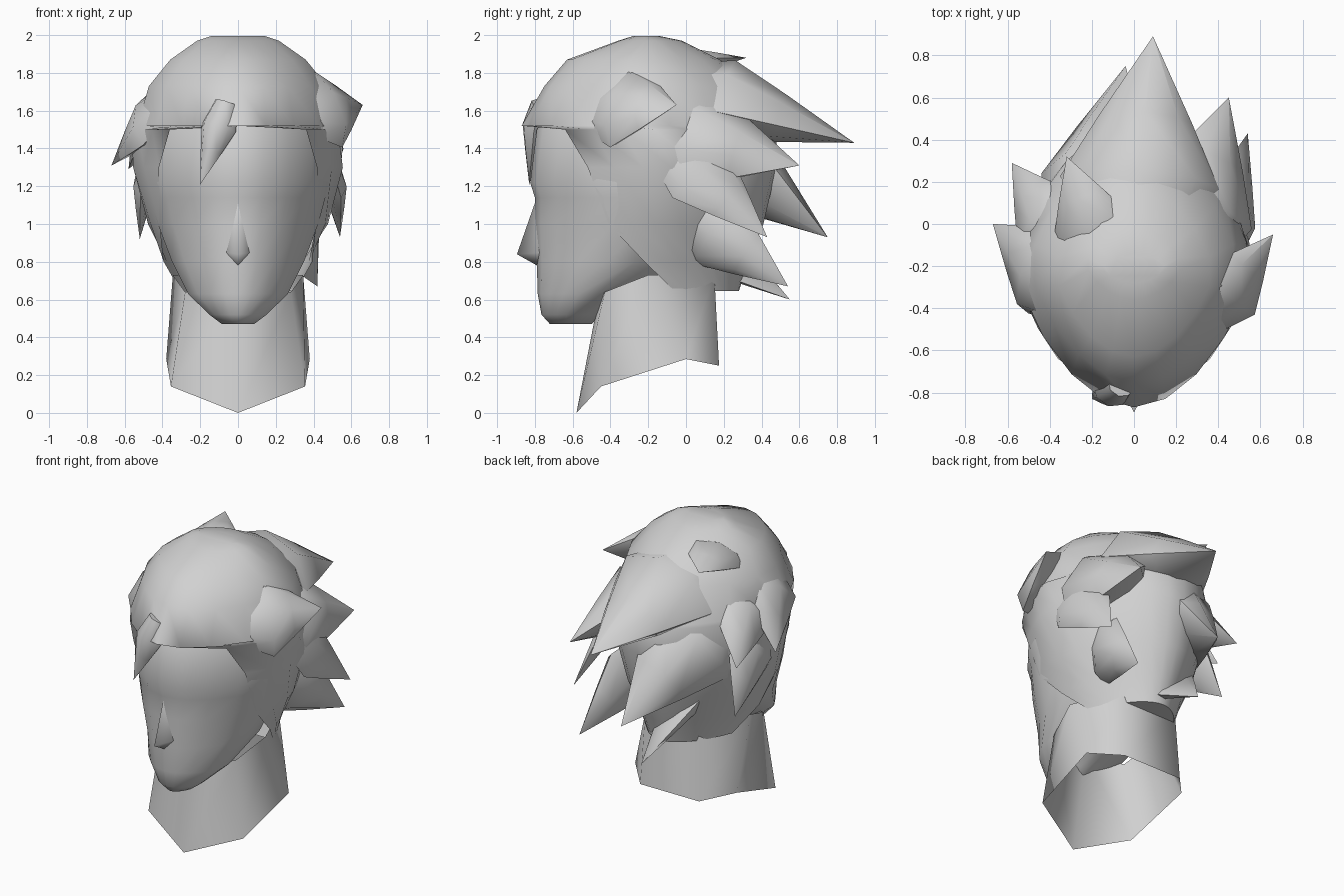
import bpy, bmesh
from math import sin, cos, acos, pi, radians
from mathutils import Vector

cube = bpy.data.objects.get("Cube")
if cube:
    bpy.data.objects.remove(cube, do_unlink=True)

# One plain grey material
grey = bpy.data.materials.new("plain_grey")
grey.use_nodes = True
colour = (0.64, 0.64, 0.64, 1)
grey.diffuse_color = colour
grey.node_tree.nodes["Principled BSDF"].inputs["Base Color"].default_value = colour


def finish(name, bm, angle):
    """Turn a bmesh into a smooth-shaded object that keeps its sharp edges."""
    bmesh.ops.remove_doubles(bm, verts=bm.verts[:], dist=0.0005)
    bmesh.ops.recalc_face_normals(bm, faces=bm.faces[:])
    mesh = bpy.data.meshes.new(name)
    bm.to_mesh(mesh)
    bm.free()
    mesh.materials.append(grey)
    obj = bpy.data.objects.new(name, mesh)
    bpy.context.collection.objects.link(obj)
    bpy.ops.object.select_all(action='DESELECT')
    obj.select_set(True)
    bpy.context.view_layer.objects.active = obj
    bpy.ops.object.shade_smooth_by_angle(angle=radians(angle))


def loft(name, rings, closed=True, cap_start=True, cap_end=True, angle=60):
    """Bridge a list of rings with equal point counts."""
    bm = bmesh.new()
    rows = [[bm.verts.new(p) for p in ring] for ring in rings]
    count = len(rows[0])
    for lower, upper in zip(rows, rows[1:]):
        for i in range(count if closed else count - 1):
            j = (i + 1) % count
            bm.faces.new((lower[i], lower[j], upper[j], upper[i]))
    if cap_start:
        bm.faces.new(rows[0])
    if cap_end:
        bm.faces.new(rows[-1])
    finish(name, bm, angle)


def oval(z, front, back, half_width, start, count=19):
    """Open ring from the hairline y round the back, narrowed to front and rear."""
    cy, ry = (front + back) / 2, (back - front) / 2
    a = acos((cy - start) / ry)
    angles = [a + (2 * pi - 2 * a) * i / (count - 1) for i in range(count)]
    return [Vector((half_width * sin(t) * (1 - .24 * abs(cos(t))),
                    cy - ry * cos(t), z)) for t in angles]


def mirrored_ring(half):
    """Close a ring whose first point lies on the middle plane."""
    return half + [(-x, y, z) for x, y, z in reversed(half[1:])]


# Neck: an open tube with a slanted, pointed lower edge
neck_bottom = [(0, -.58, 0), (.355, -.45, .14), (.38, 0, .285), (.22, .175, .25)]
neck_top = [(0, -.46, .62), (.28, -.43, .64), (.345, -.2, .73), (.2, .15, .73)]
loft("neck", [mirrored_ring(neck_bottom), mirrored_ring(neck_top)],
     cap_start=False, cap_end=False, angle=85)

# Face and skull: height, front, back, half width
head_levels = [
    (.47, -.72, -.5, .09), (.52, -.765, -.45, .16), (.63, -.785, -.25, .28),
    (.8, -.79, .1, .37), (1, -.8, .2, .45), (1.14, -.8, .25, .49),
    (1.22, -.825, .28, .51), (1.5, -.79, .28, .51), (1.7, -.65, .2, .4),
]
loft("head", [oval(z, f, b, w, f) for z, f, b, w in head_levels], closed=False)

# Nose: a small wedge with a long bridge
bm = bmesh.new()
bridge, tip, under = [bm.verts.new(p) for p in
                      ((0, -.79, 1.14), (0, -.895, .84), (0, -.77, .77))]
for s in (-1, 1):
    side = bm.verts.new((s * .075, -.75, .85))
    bm.faces.new((bridge, side, tip))
    bm.faces.new((side, under, tip))
finish("nose", bm, 130)

# Hair cap: height, front, back, half width, then where the hairline starts
hair_levels = [
    (1.995, -.28, -.14, .15, -.28), (1.97, -.36, -.02, .23, -.36),
    (1.87, -.63, .18, .38, -.63), (1.73, -.75, .36, .5, -.75),
    (1.52, -.87, .47, .565, -.87), (1.5, -.87, .48, .57, -.64),
    (1.3, -.82, .48, .57, -.52), (1, -.8, .41, .485, -.41),
    (.8, -.75, .33, .395, -.22), (.645, -.7, .28, .345, -.06),
]
loft("hair_cap", [oval(*level) for level in hair_levels], closed=False)


def lock(name, root, tip, width, depth):
    """Pointed hair lock: a lens section, narrowed where it sinks into the cap."""
    root, tip = Vector(root), Vector(tip)
    axis = (tip - root).normalized()
    out = root - Vector((0, -.2, 1.3))
    out = (out - axis * out.dot(axis)).normalized()
    side = axis.cross(out)
    rings = []
    for t, size in ((0, .6), (.3, .88), (.6, .52), (1, .001)):
        ring = []
        for k in range(8):
            a = pi * k / 4
            bulge = sin(a) * depth * (1 if k < 4 else .5)
            ring.append(root.lerp(tip, t) + (side * cos(a) * width + out * bulge) * size)
        rings.append(ring)
    loft(name, rings, angle=60)


# Hair locks: root, tip, half width, half depth
lock("crown_lock", (0, -.1, 1.65), (.09, .89, 1.43), .43, .33)
lock("upper_left_lock", (.2, -.15, 1.47), (.45, .6, 1.31), .38, .3)
lock("back_lock", (-.22, -.02, 1.48), (-.04, .75, .93), .36, .27)
lock("side_left_lock", (.44, -.08, 1.42), (.54, .43, .93), .24, .09)
lock("nape_left_lock", (.27, 0, 1.08), (.42, .54, .67), .24, .13)
lock("nape_middle_lock", (-.08, 0, .98), (-.05, .55, .6), .26, .1)
lock("upper_right_lock", (-.34, -.12, 1.6), (-.58, .29, 1.29), .24, .13)
lock("side_right_lock", (-.44, -.12, 1.4), (-.52, .22, .92), .22, .09)
lock("top_right_lock", (-.15, -.15, 1.81), (-.32, .32, 1.88), .22, .11)
lock("temple_left_lock", (.33, -.42, 1.6), (.66, -.05, 1.63), .29, .16)
lock("temple_right_lock", (-.34, -.32, 1.65), (-.67, 0, 1.31), .28, .15)
lock("fringe_lock", (-.06, -.76, 1.64), (-.2, -.83, 1.21), .11, .1)
